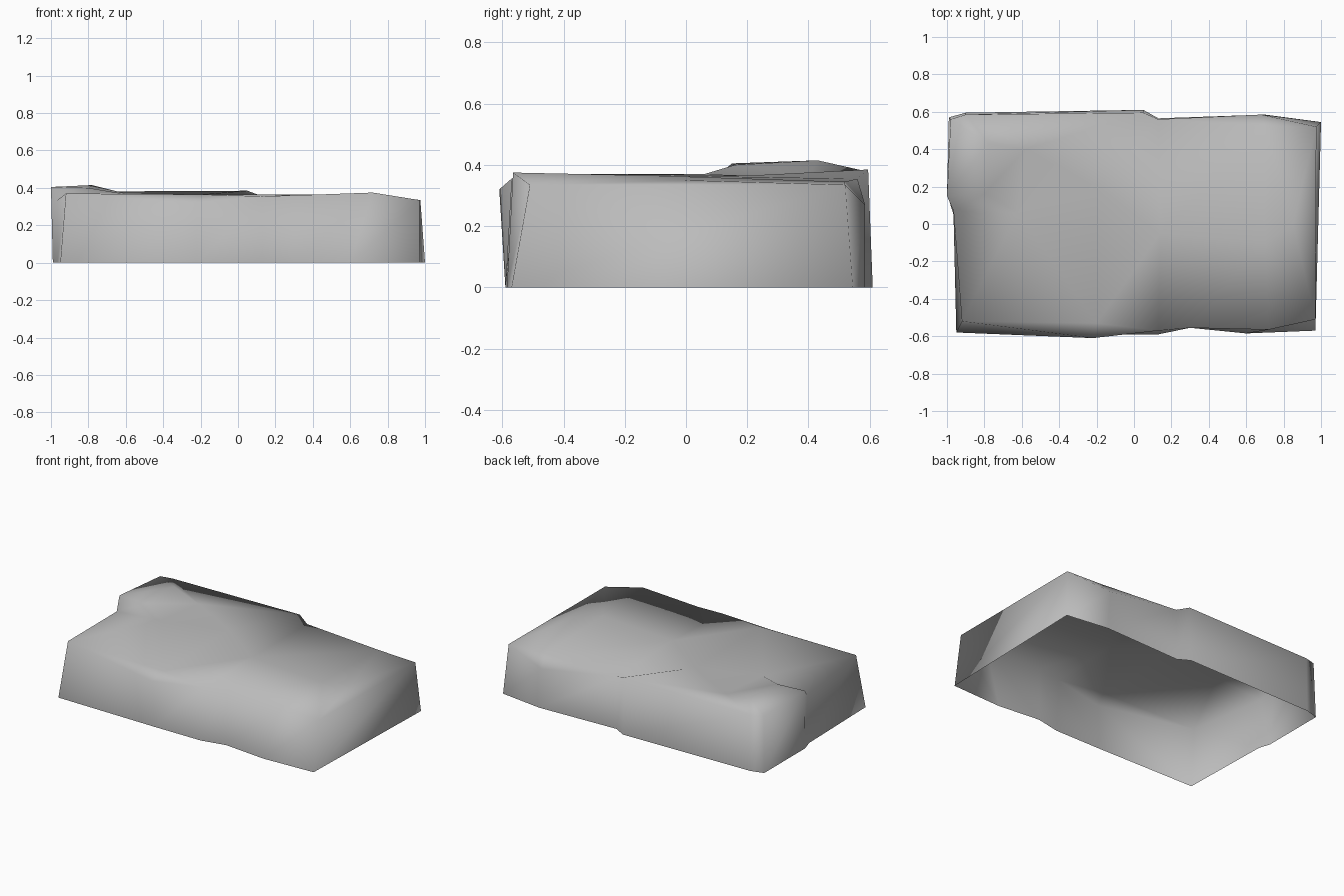
import bpy
import bmesh
from mathutils import Vector
from mathutils.geometry import delaunay_2d_cdt

default_cube = bpy.data.objects.get("Cube")
if default_cube:
    bpy.data.objects.remove(default_cube, do_unlink=True)


def flat_material(name, colour):
    material = bpy.data.materials.new(name)
    material.use_nodes = True
    material.diffuse_color = colour
    shader = material.node_tree.nodes.get("Principled BSDF")
    shader.inputs["Base Color"].default_value = colour
    shader.inputs["Roughness"].default_value = 0.9
    return material


# Outline of the slab where it meets the ground, counter-clockwise
foot_outline = [
    (-.95, -.58), (-.22, -.59), (.13, -.59), (.3, -.555), (.6, -.585),
    (.97, -.57), (1, .545), (.7, .585), (.13, .565), (.05, .61),
    (-.9, .595), (-.99, .57), (-.99, .13), (-.965, .05),
]

# Matching points along the upper rim
rim_outline = [
    (-.92, -.52, .37), (-.22, -.61, .32), (.13, -.57, .355),
    (.3, -.555, .36), (.72, -.565, .375), (.97, -.51, .335),
    (.975, .52, .335), (.68, .585, .27), (.13, .56, .355),
    (.05, .595, .385), (-.9, .585, .38), (-.98, .56, .385),
    (-1, .15, .405), (-.965, .07, .335),
]

# Worn surface points: raised back corner, ridge and gentle hollows
surface_points = [
    (-.78, .43, .415), (-.8, .16, .4), (-.58, .4, .365), (-.62, .06, .37),
    (-.2, -.53, .365), (-.2, .2, .365), (.14, -.05, .365),
    (.7, .52, .345), (.85, 0, .35), (.7, -.1, .365),
]


def add_wall(mesh, lower, upper):
    """Join two closed rings of vertices with a band of quads."""
    count = len(lower)
    for i in range(count):
        j = (i + 1) % count
        mesh.faces.new((lower[i], lower[j], upper[j], upper[i]))


def add_surface(mesh, rim, inner):
    """Fill the rim with triangles that pass through the inner vertices."""
    vertices = rim + inner
    flat = [Vector((v.co.x, v.co.y)) for v in vertices]
    border = list(range(len(rim)))
    result = delaunay_2d_cdt(flat, [], [border], 1, 0.00001)
    points, triangles, origins = result[0], result[2], result[3]
    for triangle in triangles:
        corners = [vertices[origins[i][0]] for i in triangle]
        mesh.faces.new(corners)


# Rock slab, left open underneath
mesh = bmesh.new()
foot = [mesh.verts.new((x, y, 0)) for x, y in foot_outline]
rim = [mesh.verts.new(point) for point in rim_outline]
inner = [mesh.verts.new(point) for point in surface_points]
add_wall(mesh, foot, rim)
add_surface(mesh, rim, inner)
mesh.normal_update()
for face in mesh.faces:
    face.smooth = True

slab_data = bpy.data.meshes.new("rock_slab")
mesh.to_mesh(slab_data)
mesh.free()
slab_data.materials.append(flat_material("stone grey", (.5, .5, .5, 1)))
rock_slab = bpy.data.objects.new("rock_slab", slab_data)
bpy.context.collection.objects.link(rock_slab)
